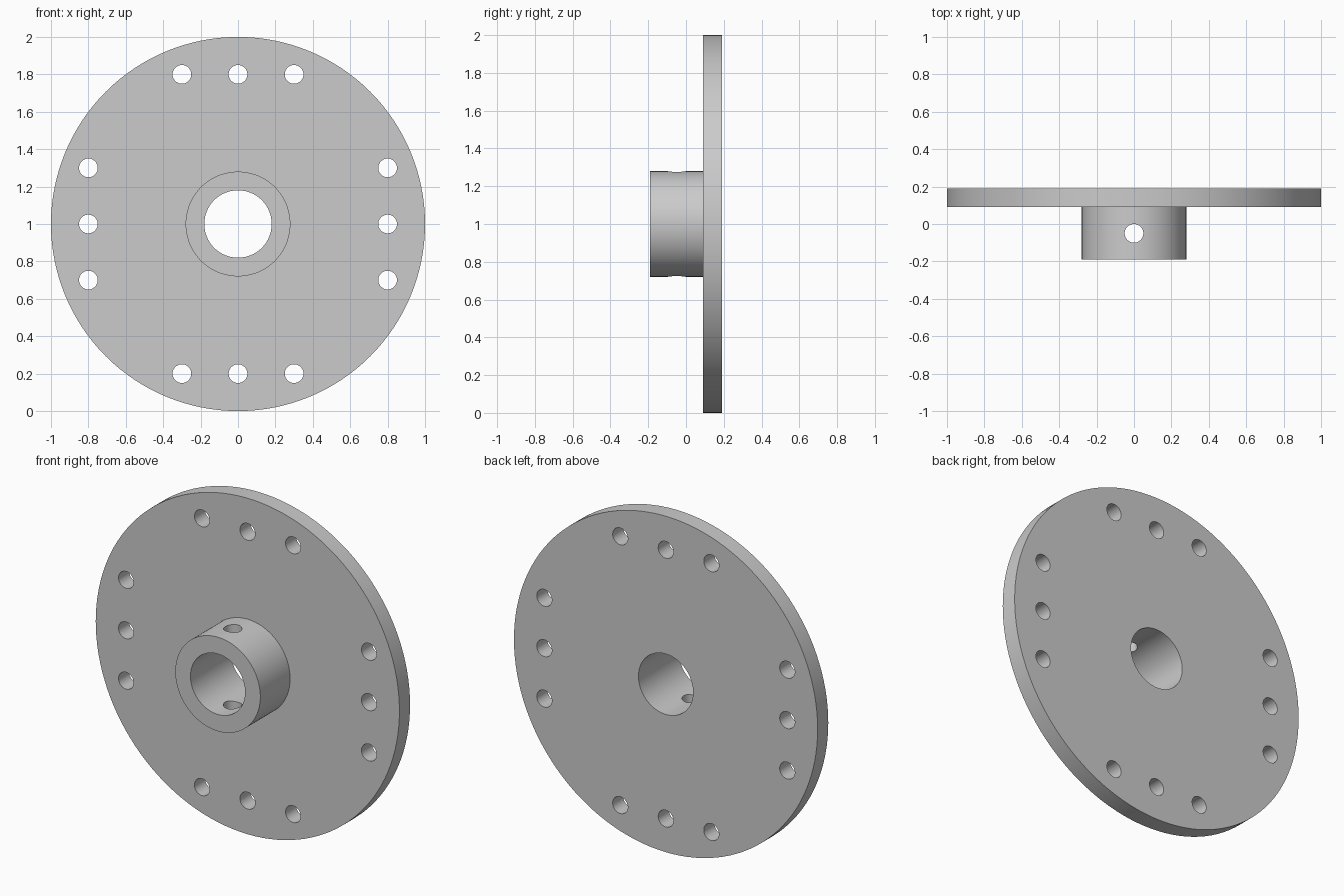
import bpy, bmesh, math
from mathutils import Matrix, Vector

cube = bpy.data.objects.get("Cube")
if cube:
    bpy.data.objects.remove(cube, do_unlink=True)

SEGMENTS = 128
CENTRE_Z = 1.0

steel = bpy.data.materials.new("plain grey metal")
steel.use_nodes = True
grey = (0.6, 0.6, 0.6, 1)
steel.diffuse_color = grey
steel.node_tree.nodes["Principled BSDF"].inputs["Base Color"].default_value = grey


def add_object(name, bm):
    bmesh.ops.recalc_face_normals(bm, faces=bm.faces)
    mesh = bpy.data.meshes.new(name)
    bm.to_mesh(mesh)
    bm.free()
    mesh.materials.append(steel)
    obj = bpy.data.objects.new(name, mesh)
    bpy.context.collection.objects.link(obj)
    return obj


def add_drill(bm, location, axis, radius, depth):
    turn = Vector((0, 0, 1)).rotation_difference(Vector(axis)).to_matrix().to_4x4()
    bmesh.ops.create_cone(bm, cap_ends=True, segments=48, radius1=radius, radius2=radius,
                          depth=depth, matrix=Matrix.Translation(location) @ turn)


# Flange disc, hub collar and bore turned from one closed (radius, y) profile
profile = [(0.18, -0.19), (0.28, -0.19), (0.28, 0.09), (1, 0.09), (1, 0.19), (0.18, 0.19)]
bm = bmesh.new()
rings = []
for i in range(SEGMENTS):
    a = math.tau * i / SEGMENTS
    rings.append([bm.verts.new((r * math.cos(a), y, CENTRE_Z + r * math.sin(a)))
                  for r, y in profile])
for i, ring in enumerate(rings):
    following = rings[(i + 1) % SEGMENTS]
    for j in range(len(profile)):
        k = (j + 1) % len(profile)
        bm.faces.new((ring[j], ring[k], following[k], following[j]))
flange = add_object("flanged_hub", bm)

# Four rows of three bolt holes, and the vertical set-screw hole through the collar
bm = bmesh.new()
for quarter in range(4):
    spin = Matrix.Rotation(quarter * math.pi / 2, 3, 'Y')
    for offset in (-0.3, 0, 0.3):
        spot = spin @ Vector((offset, 0.14, 0.8)) + Vector((0, 0, CENTRE_Z))
        add_drill(bm, spot, (0, 1, 0), 0.05, 0.3)
add_drill(bm, Vector((0, -0.05, CENTRE_Z)), (0, 0, 1), 0.05, 0.8)
drills = add_object("hole_cutters", bm)
drills.hide_render = True

cut = flange.modifiers.new("holes", 'BOOLEAN')
cut.operation = 'DIFFERENCE'
cut.solver = 'EXACT'
cut.object = drills

# Bake the holes, drop the cutters and smooth the round walls
bpy.ops.object.select_all(action='DESELECT')
flange.select_set(True)
bpy.context.view_layer.objects.active = flange
bpy.ops.object.modifier_apply(modifier=cut.name)
bpy.data.objects.remove(drills, do_unlink=True)
bpy.ops.object.shade_smooth_by_angle(angle=math.radians(30))
